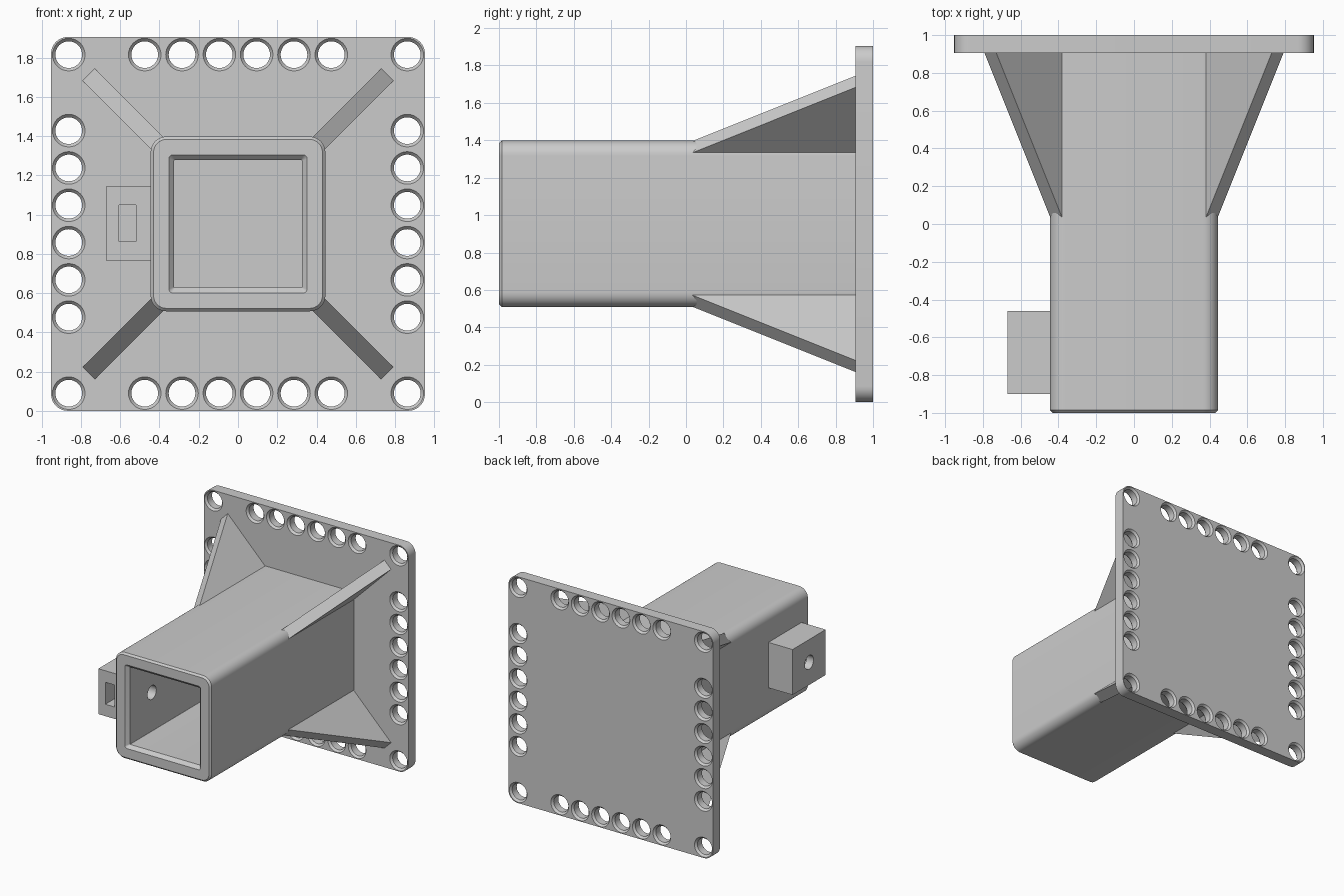
import bpy, bmesh, math
from mathutils import Vector

if "Cube" in bpy.data.objects:
    bpy.data.objects.remove(bpy.data.objects["Cube"])

CZ = 0.953          # height of the tube axis
grey = bpy.data.materials.new("plain_grey")
grey.diffuse_color = (0.6, 0.6, 0.6, 1)
grey.use_nodes = True
grey.node_tree.nodes["Principled BSDF"].inputs["Base Color"].default_value = grey.diffuse_color


def finish(name, bm):
    bmesh.ops.recalc_face_normals(bm, faces=bm.faces)
    me = bpy.data.meshes.new(name)
    bm.to_mesh(me)
    bm.free()
    me.materials.append(grey)
    ob = bpy.data.objects.new(name, me)
    bpy.context.collection.objects.link(ob)
    return ob


def rounded_square(h, r, y, n=8):
    pts = []
    for q in range(4):
        cx, cz = [(1, 1), (-1, 1), (-1, -1), (1, -1)][q]
        for i in range(n + 1):
            a = math.pi / 2 * (q + i / n)
            pts.append(Vector((cx * (h - r) + r * math.cos(a), y,
                               CZ + cz * (h - r) + r * math.sin(a))))
    return pts


def loft(bm, rings):
    # skin a list of equal rings and cap both ends
    vs = [[bm.verts.new(p) for p in ring] for ring in rings]
    n = len(vs[0])
    for a, b in zip(vs, vs[1:]):
        for i in range(n):
            j = (i + 1) % n
            bm.faces.new((a[i], a[j], b[j], b[i]))
    bm.faces.new(vs[0])
    bm.faces.new(vs[-1])


def circle(c, r, axis, n=32):
    out = []
    for i in range(n):
        u = r * math.cos(2 * math.pi * i / n)
        v = r * math.sin(2 * math.pi * i / n)
        out.append(Vector(c) + Vector((u, 0, v) if axis == 'Y' else (0, u, v)))
    return out


def box(bm, lo, hi):
    loft(bm, [[Vector((x, y, z)) for x, z in ((lo[0], lo[2]), (hi[0], lo[2]),
              (hi[0], hi[2]), (lo[0], hi[2]))] for y in (lo[1], hi[1])])


def cut(ob, cutter):
    mod = ob.modifiers.new("cut", 'BOOLEAN')
    mod.operation = 'DIFFERENCE'
    mod.solver = 'EXACT'
    mod.object = cutter
    bpy.context.view_layer.objects.active = ob
    bpy.ops.object.modifier_apply(modifier=mod.name)


def smooth(ob):
    bpy.ops.object.select_all(action='DESELECT')
    ob.select_set(True)
    bpy.context.view_layer.objects.active = ob
    bpy.ops.object.shade_smooth_by_angle(angle=math.radians(30))


# mounting plate
bm = bmesh.new()
loft(bm, [rounded_square(0.952, 0.085, y) for y in (0.905, 1.0)])
plate = finish("mounting_plate", bm)

# countersunk holes around the plate rim
E = 0.862
row = [-0.475 + 0.19 * i for i in range(6)]
spots = [(sx * E, sz * E) for sx in (-1, 1) for sz in (-1, 1)]
spots += [(t, s * E) for t in row for s in (-1, 1)]
spots += [(s * E, t) for t in row for s in (-1, 1)]
profile = [(0.88, 0.083), (0.905, 0.083), (0.922, 0.068),
           (0.983, 0.068), (1.0, 0.083), (1.02, 0.083)]
bm = bmesh.new()
for x, z in spots:
    loft(bm, [circle((x, y, CZ + z), r, 'Y') for y, r in profile])
rim_holes = finish("rim_hole_cutter", bm)
cut(plate, rim_holes)
smooth(plate)

# square receiver tube with chamfered mouth, closed by the plate
bm = bmesh.new()
loft(bm, [rounded_square(*p) for p in (
    (0.445, 0.08, 0.92), (0.445, 0.08, -0.985), (0.43, 0.065, -1.0),
    (0.352, 0.02, -1.0), (0.325, 0.004, -0.972), (0.325, 0.004, 0.905))])
tube = finish("square_tube", bm)

# nut block on the side of the tube
bm = bmesh.new()
box(bm, (-0.67, -0.90, 0.763), (-0.42, -0.46, 1.145))
block = finish("nut_block", bm)

# bolt hole through block and tube wall, nut slot from the front
bm = bmesh.new()
loft(bm, [circle((x, -0.68, CZ), 0.058, 'X') for x in (-0.75, -0.15)])
bolt_hole = finish("bolt_hole_cutter", bm)
bm = bmesh.new()
box(bm, (-0.605, -0.95, 0.863), (-0.52, -0.585, 1.048))
nut_slot = finish("nut_slot_cutter", bm)
cut(tube, bolt_hole)
cut(block, bolt_hole)
cut(block, nut_slot)
smooth(tube)
smooth(block)

# diagonal gussets between tube corners and plate
side = [(0.52, -0.076), (1.078, 0.91), (0.52, 0.91)]
for sx in (-1, 1):
    for sz in (-1, 1):
        d = Vector((sx, 0, sz)).normalized()
        t = Vector((-sz, 0, sx)).normalized() * 0.044
        bm = bmesh.new()
        loft(bm, [[d * r + t * s + Vector((0, y, CZ)) for r, y in side]
                  for s in (-1, 1)])
        finish("gusset_%s_%s" % ("left" if sx < 0 else "right",
                                 "lower" if sz < 0 else "upper"), bm)

for helper in (rim_holes, bolt_hole, nut_slot):
    bpy.data.objects.remove(helper, do_unlink=True)
